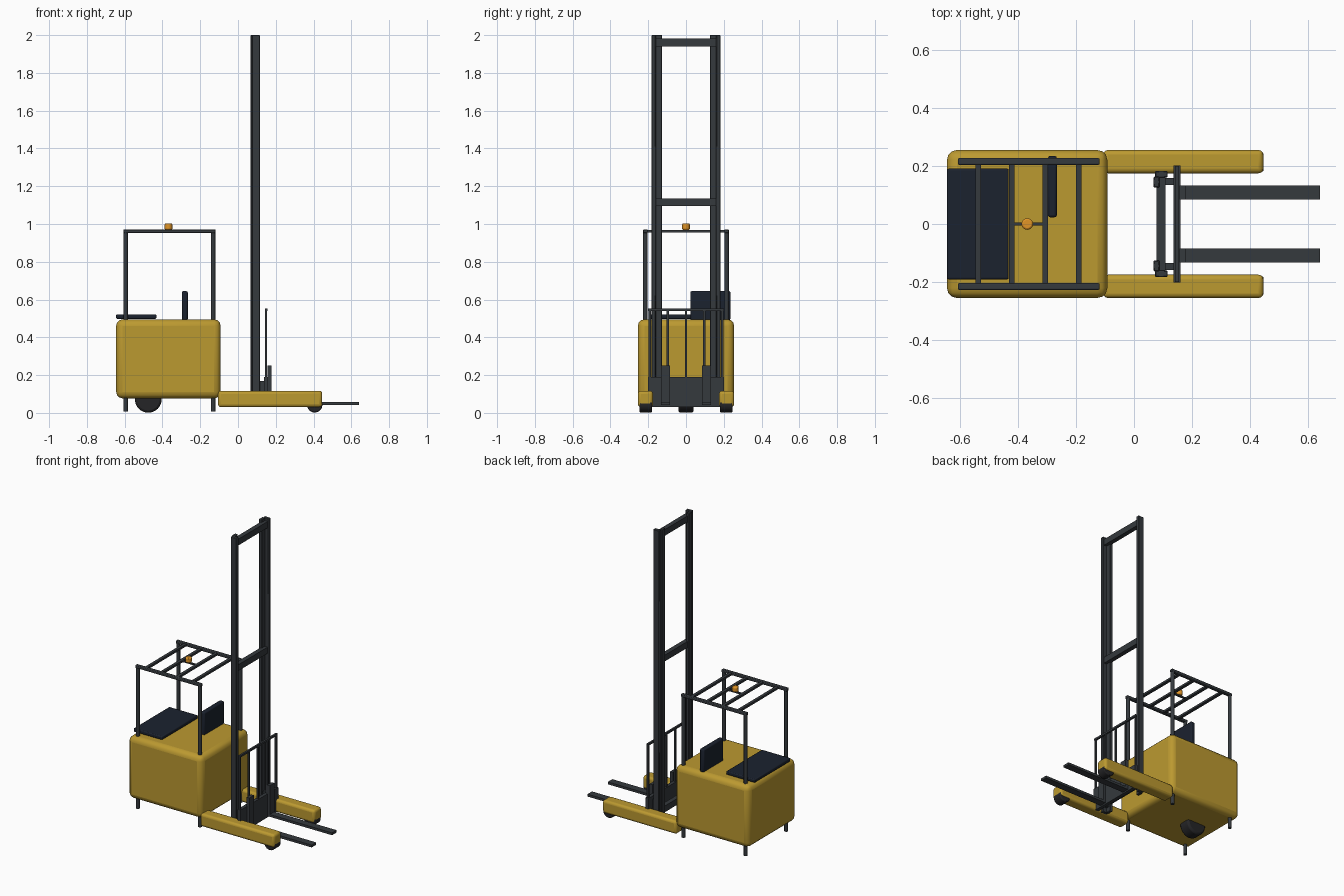
import bpy
from math import radians

if "Cube" in bpy.data.objects:
    bpy.data.objects.remove(bpy.data.objects["Cube"])


def material(name, rgb):
    m = bpy.data.materials.new(name)
    m.diffuse_color = (*rgb, 1)
    m.use_nodes = True
    m.node_tree.nodes["Principled BSDF"].inputs["Base Color"].default_value = m.diffuse_color
    return m


YELLOW = material("yellow_paint", (0.50, 0.32, 0.03))
STEEL = material("dark_steel", (0.035, 0.041, 0.047))
PAD = material("navy_vinyl", (0.011, 0.016, 0.028))
RUBBER = material("rubber", (0.018, 0.018, 0.02))
AMBER = material("amber", (0.75, 0.30, 0.02))


def finish(ob, name, mat, bevel, segments):
    ob.name = name
    ob.data.materials.append(mat)
    if bevel:
        b = ob.modifiers.new("bevel", 'BEVEL')
        b.width = bevel
        b.segments = segments
        b.limit_method = 'ANGLE'
    bpy.ops.object.shade_smooth_by_angle(angle=radians(35))
    return ob


def box(name, x, y, z, mat=STEEL, bevel=0.0, segments=2):
    """Box from (min, max) ranges."""
    bpy.ops.mesh.primitive_cube_add(size=1, location=[sum(r) / 2 for r in (x, y, z)])
    ob = bpy.context.object
    ob.scale = [r[1] - r[0] for r in (x, y, z)]
    bpy.ops.object.transform_apply(location=False, rotation=False, scale=True)
    return finish(ob, name, mat, bevel, segments)


def cylinder(name, loc, r, depth, mat, along_y=False, bevel=0.0, sides=24):
    bpy.ops.mesh.primitive_cylinder_add(vertices=sides, radius=r, depth=depth, location=loc,
                                        rotation=(radians(90) if along_y else 0, 0, 0))
    return finish(bpy.context.object, name, mat, bevel, 2)


def span(a, b, side):
    return tuple(sorted((a * side, b * side)))


# Chassis, seat cushion and control panel
box("chassis", (-0.645, -0.092), (-0.255, 0.255), (0.077, 0.495), YELLOW, 0.034, 3)
box("seat", (-0.645, -0.432), (-0.191, 0.191), (0.498, 0.522), PAD, 0.006)
box("control_panel", (-0.297, -0.266), (0.023, 0.235), (0.49, 0.645), PAD, 0.008)

# Drive wheel
cylinder("drive_wheel", (-0.475, 0, 0.072), 0.071, 0.082, RUBBER, True, 0.012)

for side, tag in ((1, "left"), (-1, "right")):
    # Outrigger with load wheel
    box(f"outrigger_{tag}", (-0.106, 0.446), span(0.175, 0.255, side), (0.03, 0.117), YELLOW, 0.016, 3)
    cylinder(f"load_wheel_{tag}", (0.406, 0.213 * side, 0.043), 0.041, 0.066, RUBBER, True, 0.006)

    # Overhead guard posts and side rail
    for x, end in ((-0.595, "rear"), (-0.132, "front")):
        cylinder(f"guard_post_{end}_{tag}", (x, 0.215 * side, 0.482), 0.012, 0.95, STEEL, sides=12)
    box(f"guard_rail_{tag}", (-0.607, -0.119), span(0.204, 0.227, side), (0.952, 0.971), STEEL, 0.004)

    # Mast upright: side web plus rear flange
    box(f"mast_web_{tag}", (0.073, 0.116), span(0.16, 0.183, side), (0.03, 2.0), STEEL, 0.003, 1)
    box(f"mast_flange_{tag}", (0.067, 0.088), span(0.126, 0.163, side), (0.03, 2.0), STEEL, 0.003, 1)

    # Fork blade and shank
    box(f"fork_shank_{tag}", (0.157, 0.178), span(0.084, 0.132, side), (0.041, 0.25))
    box(f"fork_blade_{tag}", (0.157, 0.641), span(0.084, 0.132, side), (0.041, 0.057))

# Overhead guard crossbars and beacon
for i in range(4):
    x = -0.537 + 0.1155 * i
    box(f"guard_crossbar_{i + 1}", (x - 0.01, x + 0.01), (-0.21, 0.21), (0.955, 0.969))
cylinder("beacon", (-0.368, 0, 0.986), 0.02, 0.034, AMBER, bevel=0.006)
box("beacon_mount", (-0.425, -0.305), (-0.006, 0.006), (0.96, 0.969))

# Mast crossbars
for i, z in enumerate((0.1, 1.115, 1.96)):
    box(f"mast_crossbar_{i + 1}", (0.078, 0.109), (-0.162, 0.162), (z - 0.021, z + 0.021))

# Lifting carriage with load backrest
box("carriage_plate", (0.137, 0.16), (-0.201, 0.201), (0.032, 0.19))
for i in range(5):
    y = -0.192 + 0.096 * i
    box(f"backrest_bar_{i + 1}", (0.143, 0.154), (y - 0.006, y + 0.006), (0.18, 0.545))
box("backrest_top", (0.142, 0.155), (-0.2, 0.2), (0.54, 0.553))
# Rollers joining carriage to mast
for side, tag in ((1, "left"), (-1, "right")):
    box(f"carriage_bracket_{tag}", (0.09, 0.14), span(0.135, 0.158, side), (0.06, 0.17))
